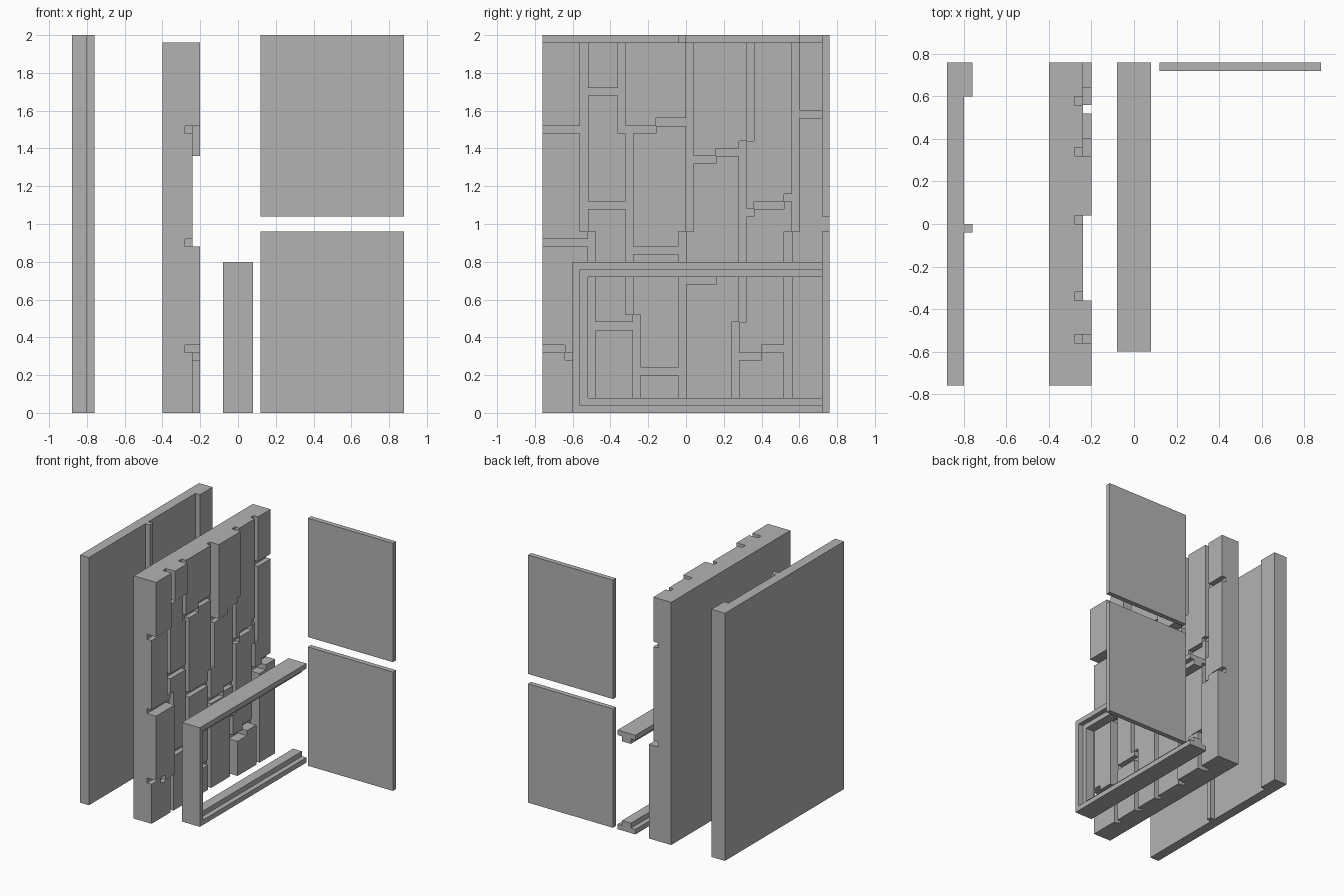
import bpy
import bmesh
from mathutils import Vector

UNIT = 0.04  # every part sits on this grid

old = bpy.data.objects.get("Cube")
if old:
    bpy.data.objects.remove(old, do_unlink=True)

grey = bpy.data.materials.new("plain_grey")
grey.use_nodes = True
colour = (0.45, 0.45, 0.45, 1)
grey.diffuse_color = colour
grey.node_tree.nodes["Principled BSDF"].inputs["Base Color"].default_value = colour


def plate(name, back, front, *path):
    """Extrude a right-angled outline along x.
    The path alternates y and z, each number turning one corner."""
    ys, zs = path[0::2], path[1::2]
    corners = []
    for i, z in enumerate(zs):
        following = ys[(i + 1) % len(ys)]
        corners += [(ys[i], z), (following, z)]
    bm = bmesh.new()
    face = bm.faces.new([bm.verts.new(Vector((back, y, z)) * UNIT) for y, z in corners])
    grown = bmesh.ops.extrude_face_region(bm, geom=[face])["geom"]
    moved = [g for g in grown if isinstance(g, bmesh.types.BMVert)]
    bmesh.ops.translate(bm, verts=moved, vec=Vector((front - back, 0, 0)) * UNIT)
    bmesh.ops.recalc_face_normals(bm, faces=bm.faces)
    mesh = bpy.data.meshes.new(name)
    bm.to_mesh(mesh)
    bm.free()
    mesh.materials.append(grey)
    obj = bpy.data.objects.new(name, mesh)
    bpy.context.collection.objects.link(obj)
    return obj


def flat_stone(name, *path):
    plate("flat_stone_" + name, -7, -6, *path)


def raised_stone(name, *path):
    plate("raised_stone_" + name, -7, -5, *path)


# Rear board with two upright battens
plate("rear_board", -22, -20, -19, 0, 19, 50)
plate("middle_batten", -20, -19, -1, 0, 0, 50)
plate("edge_batten", -20, -19, 15, 0, 19, 50)

# Stone wall: backing, then interlocking stones column by column
plate("wall_backing", -10, -7, -19, 0, 19, 49)

raised_stone("first_column_top", -19, 38, -14, 49)
flat_stone("first_column_upper", -19, 23, -13, 24, -14, 37)
raised_stone("first_column_lower", -19, 9, -16, 8, -13, 22)
flat_stone("first_column_bottom", -19, 0, -13, 7, -16, 8)

raised_stone("second_column_top", -13, 43, -9, 49)
flat_stone("second_column_upper", -13, 28, -8, 37, -9, 42)
flat_stone("second_column_lower", -12, 12, -7, 13, -8, 27, -13, 24)
flat_stone("second_column_bottom", -12, 0, -7, 11)

flat_stone("third_column_top", -8, 38, -4, 39, 0, 49)
flat_stone("third_column_upper", -7, 22, -1, 24, 0, 38, -4, 37)
flat_stone("third_column_lower", -6, 6, -1, 21, -7, 13)
flat_stone("third_column_bottom", -6, 0, -1, 5)

raised_stone("fourth_column_top", 1, 34, 4, 35, 7, 36, 8, 49)
flat_stone("fourth_column_middle", 0, 18, 4, 19, 7, 34, 4, 33, 1, 24)
flat_stone("fourth_column_bottom", 0, 0, 6, 12, 7, 18, 4, 17)

flat_stone("fifth_column_top", 8, 27, 9, 28, 13, 29, 14, 49, 9, 36)
flat_stone("fifth_column_middle", 7, 8, 10, 9, 13, 24, 14, 28, 13, 27, 9, 26, 8, 12)
raised_stone("fifth_column_bottom", 7, 0, 13, 8, 10, 7)

flat_stone("sixth_column_top", 15, 40, 19, 49)
flat_stone("sixth_column_middle", 14, 19, 16, 20, 19, 39, 15, 24)
raised_stone("sixth_column_bottom", 14, 0, 19, 19, 16, 18)

# Three-sided frame with a narrower inner lip
plate("frame_outer", -2, 2, -15, 0, 19, 1, -14, 19, 19, 20)
plate("frame_inner_lip", -1, 1, -14, 1, 19, 2, -13, 18, 19, 19)

# Two thin square panels
for name, bottom in (("lower_panel", 0), ("upper_panel", 26)):
    plate(name, 3, 22, 18, bottom, 19, bottom + 24)
